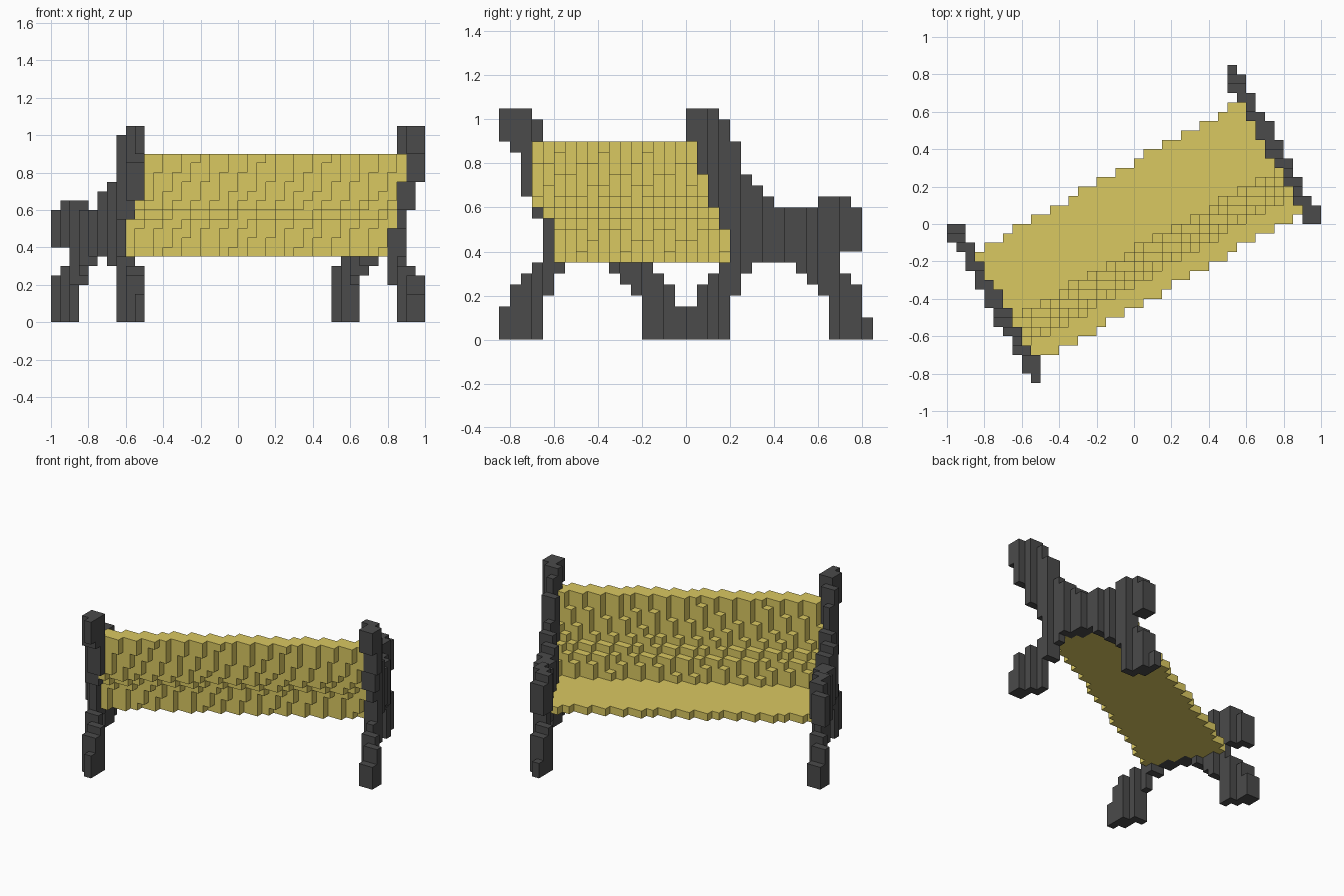
import bpy, bmesh, math

cube = bpy.data.objects.get("Cube")
if cube:
    bpy.data.objects.remove(cube, do_unlink=True)

S = 0.05                                  # block size
ANG = math.radians(29.5)                  # the bench stands turned on its base
SIN, COS = math.sin(ANG), math.cos(ANG)


def material(name, rgb):
    m = bpy.data.materials.new(name)
    m.use_nodes = True
    m.diffuse_color = (*rgb, 1)
    m.node_tree.nodes["Principled BSDF"].inputs["Base Color"].default_value = (*rgb, 1)
    return m


straw = material("straw yellow", (0.70, 0.58, 0.12))
iron = material("dark iron", (0.069, 0.069, 0.069))

# Corner offsets of each block face, keyed by the direction it looks in
SIDES = {
    (1, 0, 0): ((1, 0, 0), (1, 1, 0), (1, 1, 1), (1, 0, 1)),
    (-1, 0, 0): ((0, 0, 0), (0, 0, 1), (0, 1, 1), (0, 1, 0)),
    (0, 1, 0): ((0, 1, 0), (0, 1, 1), (1, 1, 1), (1, 1, 0)),
    (0, -1, 0): ((0, 0, 0), (1, 0, 0), (1, 0, 1), (0, 0, 1)),
    (0, 0, 1): ((0, 0, 1), (1, 0, 1), (1, 1, 1), (0, 1, 1)),
    (0, 0, -1): ((0, 0, 0), (0, 1, 0), (1, 1, 0), (1, 0, 0)),
}


def build_blocks(name, cells, mat):
    """Skin a set of grid cells with only their outer faces."""
    bm = bmesh.new()
    verts = {}
    for c in sorted(cells):
        for d, corners in SIDES.items():
            if tuple(a + b for a, b in zip(c, d)) in cells:
                continue
            face = []
            for o in corners:
                k = tuple(a + b for a, b in zip(c, o))
                if k not in verts:
                    verts[k] = bm.verts.new([a * S for a in k])
                face.append(verts[k])
            bm.faces.new(face)
    me = bpy.data.meshes.new(name)
    bm.to_mesh(me)
    bm.free()
    me.materials.append(mat)
    ob = bpy.data.objects.new(name, me)
    bpy.context.collection.objects.link(ob)


def bench_axes(ix, iy):
    """Position of a cell along the bench and across its depth."""
    x, y = (ix + 0.5) * S, (iy + 0.5) * S
    return x * COS + y * SIN, y * COS - x * SIN


# End frame profile: for each column front to back, spans of block heights
PROFILE = [
    [(0, 3), (18, 21)], [(0, 5), (17, 21)], [(0, 6), (13, 21)],
    [(0, 7), (11, 20)], [(4, 18)], [(6, 15)], [(7, 14)], [(7, 13)],
    [(7, 12)], [(7, 12)], [(6, 12)], [(5, 12)], [(4, 13)], [(0, 13)],
    [(0, 6), (8, 13)], [(0, 5), (8, 12)], [(0, 3)],
]
# Columns that differ on the other end
OTHER_END = {1: [(0, 5), (15, 21)], 2: [(0, 6), (12, 21)],
             3: [(0, 7), (10, 20)], 16: [(0, 2)]}


def end_frame(columns, side, first_row):
    cells = set()
    for i, spans in enumerate(columns):
        iy = first_row + i
        for ix in range(10, 20) if side > 0 else range(-20, -10):
            if 0.81 < side * bench_axes(ix, iy)[0] < 0.89:
                for lo, hi in spans:
                    cells |= {(ix, iy, z) for z in range(lo, hi)}
    return cells


left_cells = end_frame([OTHER_END.get(i, c) for i, c in enumerate(PROFILE)], 1, 0)
right_cells = end_frame(PROFILE, -1, -17)
build_blocks("left_end_frame", left_cells, iron)
build_blocks("right_end_frame", right_cells, iron)
frames = left_cells | right_cells


def layer(iz, front, back):
    """One level of blocks between the end frames, from front to back depth."""
    cells = set()
    for ix in range(-20, 20):
        for iy in range(-17, 17):
            along, depth = bench_axes(ix, iy)
            if abs(along) < 0.82 and front < depth < back:
                cells.add((ix, iy, iz))
    return cells - frames


# Front depth of the backrest at each level, curving outward to the top
BACKREST = [-0.23, -0.24, -0.255, -0.295, -0.335, -0.355, -0.365, -0.375, -0.385, -0.39]

backrest = set()
for n, front in enumerate(BACKREST):
    backrest |= layer(8 + n, front, front + 0.11)
build_blocks("seat", layer(7, -0.225, 0.29), straw)
build_blocks("backrest", backrest, straw)
